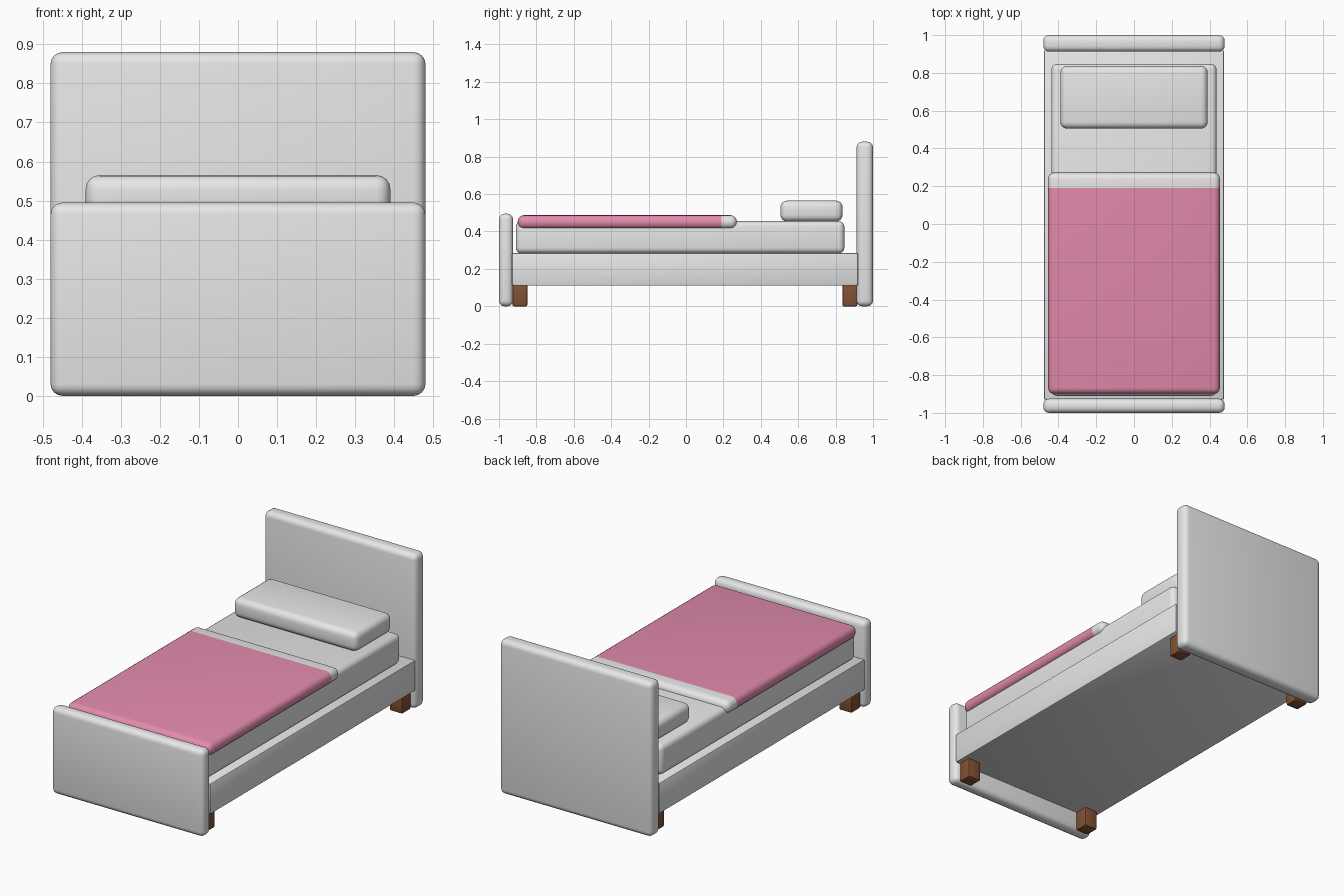
import bpy
import bmesh

cube = bpy.data.objects.get("Cube")
if cube:
    bpy.data.objects.remove(cube, do_unlink=True)


def make_material(name, rgb):
    mat = bpy.data.materials.new(name)
    mat.use_nodes = True
    color = (*rgb, 1.0)
    mat.diffuse_color = color
    mat.node_tree.nodes["Principled BSDF"].inputs["Base Color"].default_value = color
    return mat


white = make_material("soft white", (0.80, 0.81, 0.80))
pink = make_material("blanket pink", (0.77, 0.26, 0.42))
brown = make_material("brown wood", (0.23, 0.085, 0.033))


def rounded_box(name, xs, ys, zs, radius, mats, segments=4, split_y=None):
    """Box spanning three ranges with rounded edges; faces behind split_y take the second material."""
    bm = bmesh.new()
    bmesh.ops.create_cube(bm, size=1)
    for v in bm.verts:
        v.co = [r[0] if c < 0 else r[1] for c, r in zip(v.co, (xs, ys, zs))]
    bmesh.ops.bevel(bm, geom=bm.edges[:], offset=radius, segments=segments,
                    profile=0.5, affect='EDGES', clamp_overlap=True)
    if split_y is not None:
        bmesh.ops.bisect_plane(bm, geom=bm.verts[:] + bm.edges[:] + bm.faces[:],
                               plane_co=(0, split_y, 0), plane_no=(0, 1, 0))
        for f in bm.faces:
            f.material_index = int(f.calc_center_median().y > split_y)
    bmesh.ops.recalc_face_normals(bm, faces=bm.faces[:])
    mesh = bpy.data.meshes.new(name)
    bm.to_mesh(mesh)
    bm.free()
    for mat in mats:
        mesh.materials.append(mat)
    obj = bpy.data.objects.new(name, mesh)
    bpy.context.collection.objects.link(obj)
    bpy.ops.object.select_all(action='DESELECT')
    obj.select_set(True)
    bpy.context.view_layer.objects.active = obj
    bpy.ops.object.shade_smooth_by_angle()
    return obj


def wide(half):
    return (-half, half)


# Bed frame and end boards
rounded_box("headboard", wide(0.48), (0.912, 1.0), (0, 0.88), 0.03, [white])
rounded_box("footboard", wide(0.48), (-1.0, -0.925), (0, 0.495), 0.03, [white])
rounded_box("bed_frame", wide(0.477), (-0.93, 0.92), (0.11, 0.285), 0.008, [white], 2)

# Bedding
rounded_box("mattress", wide(0.437), (-0.91, 0.847), (0.283, 0.455), 0.03, [white])
rounded_box("pillow", wide(0.39), (0.505, 0.837), (0.453, 0.565), 0.035, [white])
rounded_box("blanket", wide(0.455), (-0.9, 0.272), (0.415, 0.487), 0.033,
            [pink, white], split_y=0.19)

# Four short legs
for side, x in (("left", 0.41), ("right", -0.41)):
    for end, y in (("front", -0.888), ("back", 0.876)):
        rounded_box(f"{end}_{side}_leg", (x - 0.04, x + 0.04), (y - 0.04, y + 0.04),
                    (0, 0.13), 0.008, [brown], 2)
